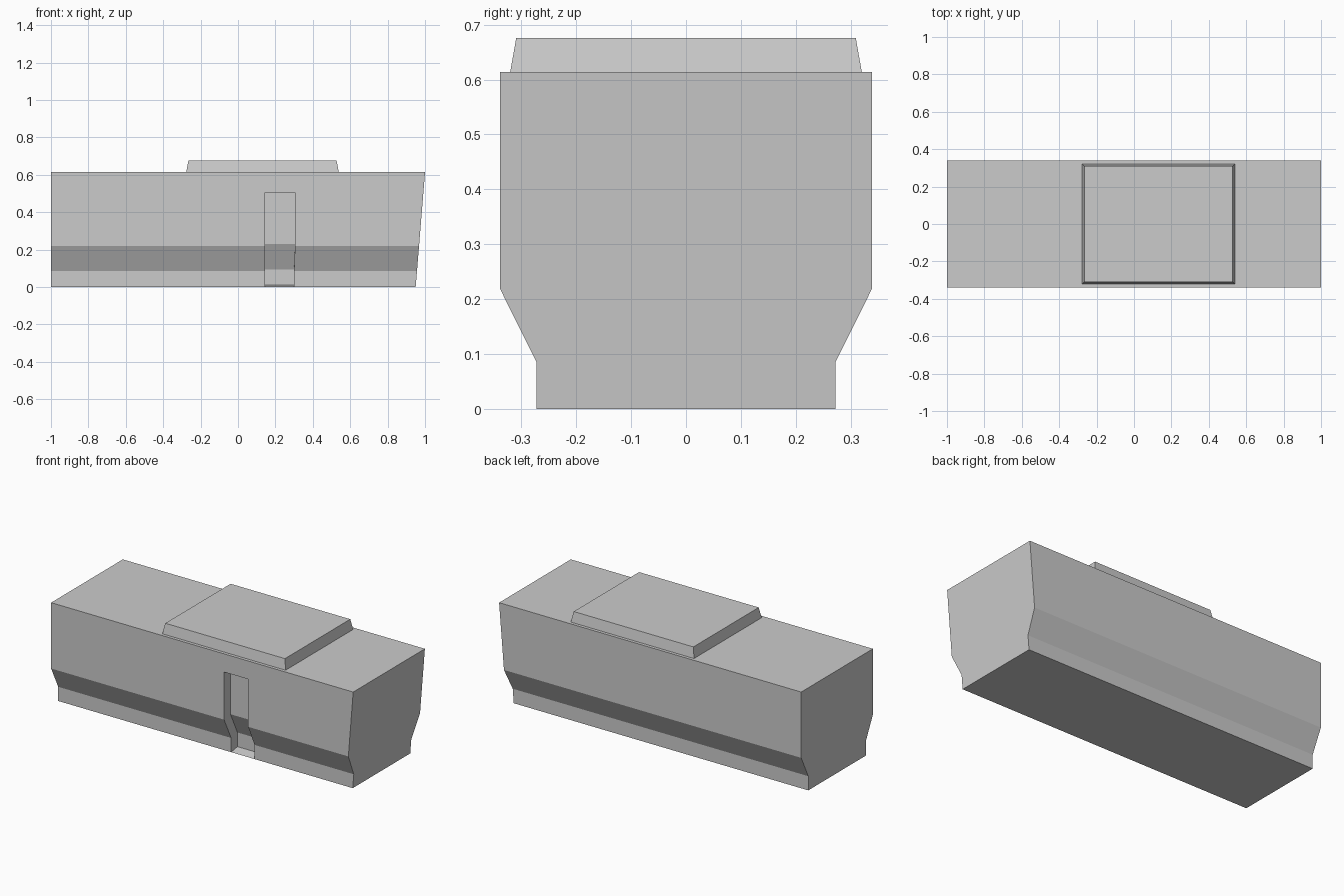
import bpy, bmesh
from mathutils import Vector

if "Cube" in bpy.data.objects:
    bpy.data.objects.remove(bpy.data.objects["Cube"])


def add_object(name, bm):
    bmesh.ops.recalc_face_normals(bm, faces=bm.faces[:])
    mesh = bpy.data.meshes.new(name)
    bm.to_mesh(mesh)
    bm.free()
    obj = bpy.data.objects.new(name, mesh)
    bpy.context.collection.objects.link(obj)
    return obj


# Body: half cross-section (y, z), mirrored, lofted along x
TOP = 0.614
half = [(-0.272, 0), (-0.272, 0.085), (-0.339, 0.22), (-0.339, 0.505), (-0.339, TOP)]
section = half + [(-y, z) for y, z in reversed(half)]
stations = [
    lambda z: -1.0,
    lambda z: 0.145,
    lambda z: 0.305 if z > 0.2 else 0.30,
    lambda z: 0.95 + 0.05 * z / TOP,      # raked end
]
bm = bmesh.new()
rings = [[bm.verts.new((sx(z), y, z)) for y, z in section] for sx in stations]
n = len(section)
door = []
for s in range(len(rings) - 1):
    a, b = rings[s], rings[s + 1]
    for i in range(n):
        j = (i + 1) % n
        face = bm.faces.new((a[i], a[j], b[j], b[i]))
        if s == 1 and i < 3:
            door.append(face)
bm.faces.new(rings[0])
bm.faces.new(rings[-1])
bmesh.ops.recalc_face_normals(bm, faces=bm.faces[:])

# Door recess on the front side, following the body profile
res = bmesh.ops.extrude_face_region(bm, geom=door)
moved = [g for g in res["geom"] if isinstance(g, bmesh.types.BMVert)]
bmesh.ops.translate(bm, verts=moved, vec=Vector((0, 0.06, 0.01)))
old = [f for f in door if f.is_valid]
if old:
    bmesh.ops.delete(bm, geom=old, context='FACES')
add_object("body", bm)

# Roof unit: tapered box
bm = bmesh.new()
bmesh.ops.create_cube(bm, size=2)
for v in bm.verts:
    top = v.co.z > 0
    hx, hy = (0.396, 0.309) if top else (0.408, 0.32)
    v.co = (0.131 + hx * v.co.x, hy * v.co.y, 0.676 if top else TOP)
add_object("roof_unit", bm)
